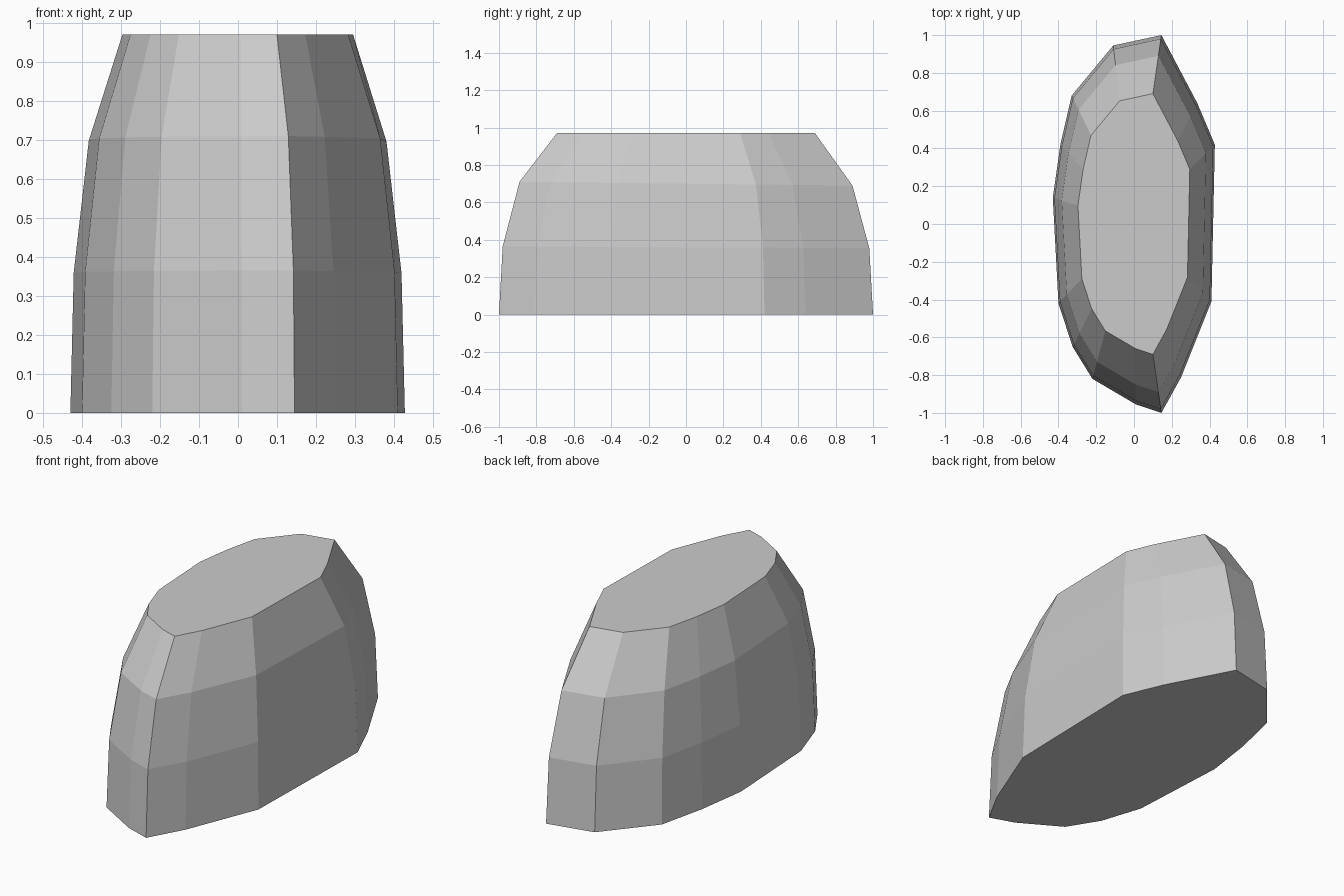
import bpy, bmesh

if "Cube" in bpy.data.objects:
    bpy.data.objects.remove(bpy.data.objects["Cube"])

# Footprint, counter-clockwise from the pointed front tip
OUTLINE = [(0.145, -1.0), (0.25, -0.81), (0.41, -0.41), (0.428, 0.42),
           (0.335, 0.64), (0.145, 1.0), (-0.11, 0.945), (-0.33, 0.68),
           (-0.39, 0.42), (-0.43, 0.14), (-0.40, -0.42), (-0.325, -0.65),
           (-0.22, -0.82), (0.01, -0.955)]
# Height, scale and front-to-back tilt of each ring
RINGS = [(0.0, 1.0, 0.0), (0.36, 0.98, -0.005), (0.70, 0.89, -0.01), (0.97, 0.69, 0.0)]

grey = bpy.data.materials.new("stone_grey")
grey.diffuse_color = (0.6, 0.6, 0.6, 1)
grey.use_nodes = True
grey.node_tree.nodes["Principled BSDF"].inputs["Base Color"].default_value = grey.diffuse_color

# Tapered hull: stacked rings joined by quads, closed by flat caps
bm = bmesh.new()
rings = [[bm.verts.new((x * s, y * s, z + tilt * y)) for x, y in OUTLINE]
         for z, s, tilt in RINGS]
n = len(OUTLINE)
for low, high in zip(rings, rings[1:]):
    for i in range(n):
        j = (i + 1) % n
        bm.faces.new((low[i], low[j], high[j], high[i]))
bm.faces.new(rings[0][::-1])
bm.faces.new(rings[-1])

mesh = bpy.data.meshes.new("tapered_block")
bm.to_mesh(mesh)
bm.free()
mesh.materials.append(grey)
block = bpy.data.objects.new("tapered_block", mesh)
bpy.context.collection.objects.link(block)
